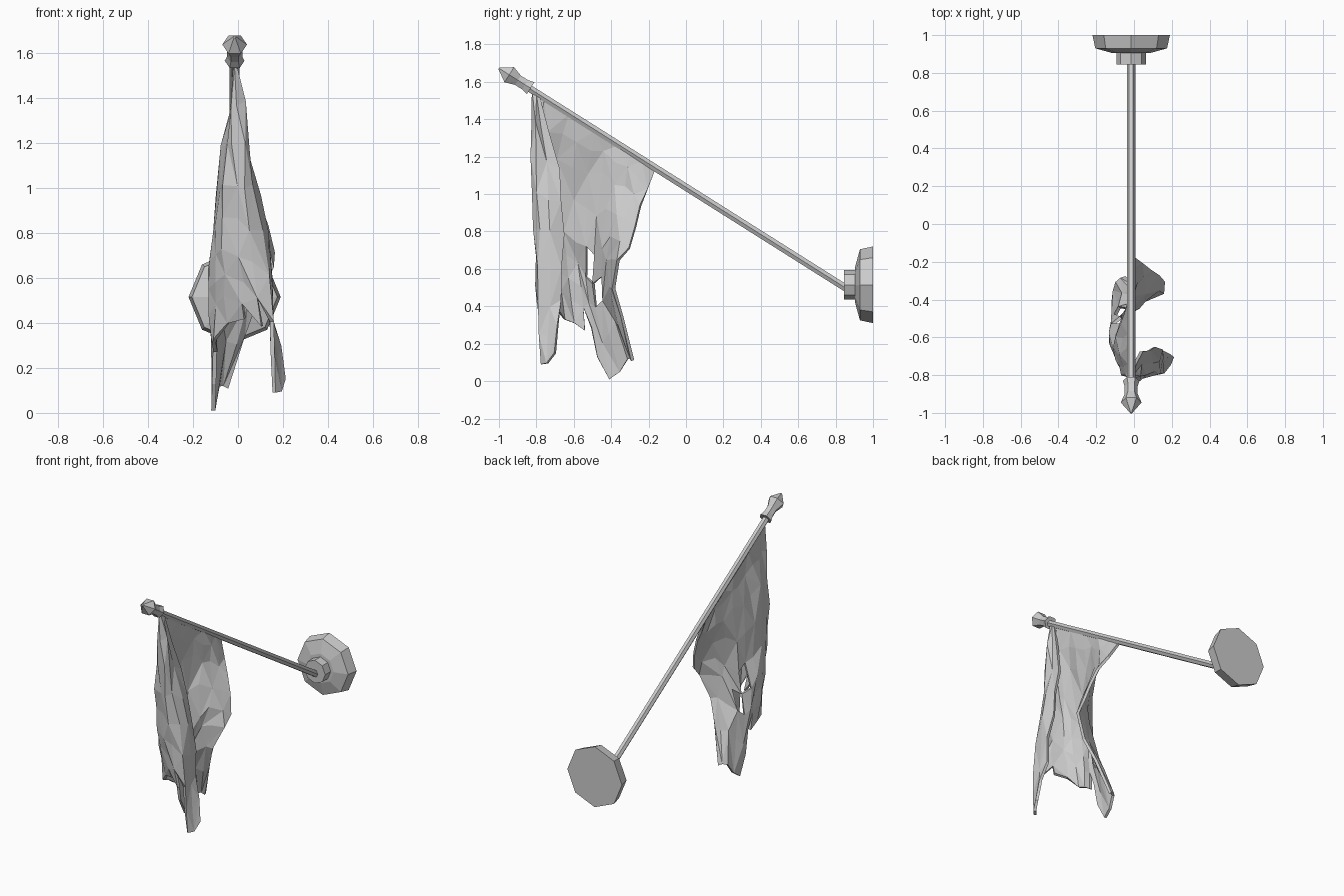
import bpy, bmesh, math, random
from mathutils import Vector

if "Cube" in bpy.data.objects:
    bpy.data.objects.remove(bpy.data.objects["Cube"])

random.seed(4)
CX = -0.015
SLOPE = -0.631                      # pole height change along y


def pole_point(y):
    return Vector((CX, y, 1.573 + SLOPE * (y + 0.85)))


def finish(name, bm):
    bmesh.ops.recalc_face_normals(bm, faces=bm.faces)
    mesh = bpy.data.meshes.new(name)
    bm.to_mesh(mesh)
    bm.free()
    ob = bpy.data.objects.new(name, mesh)
    bpy.context.collection.objects.link(ob)
    return ob


def lathe(name, origin, axis, profile, sides):
    """Stack of rings (distance, radius) along an axis, capped at both ends."""
    axis = axis.normalized()
    side = Vector((1, 0, 0))
    up = axis.cross(side)
    bm = bmesh.new()
    rings = []
    for d, r in profile:
        rings.append([bm.verts.new(origin + axis * d + r * (
            side * math.cos(2 * math.pi * i / sides) + up * math.sin(2 * math.pi * i / sides)))
            for i in range(sides)])
    for a, b in zip(rings, rings[1:]):
        for i in range(sides):
            j = (i + 1) % sides
            bm.faces.new((a[i], a[j], b[j], b[i]))
    bm.faces.new(rings[0])
    bm.faces.new(rings[-1])
    return finish(name, bm)


# Wall plate with socket
lathe("wall_plate", Vector((CX, 1, 0.515)), Vector((0, -1, 0)),
      [(0, 0.205), (0.07, 0.19), (0.095, 0.1), (0.096, 0.078), (0.155, 0.078)], 8)

# Pole and pointed finial
start, end = pole_point(0.87), pole_point(-0.86)
axis = end - start
lathe("pole", start, axis, [(0, 0.022), (axis.length, 0.022)], 6)
lathe("finial", pole_point(-1.0) + Vector((0, 0, .005)), -axis,
      [(0, 0.006), (0.065, 0.055), (0.12, 0.034), (0.165, 0.034), (0.2, 0.044)], 6)

# Draped flag: hanging fold lines, from the front free edge round to the rear edge
folds = [
    [(-.01, -.78, 1.51), (.045, -.68, 1.15), (.115, -.66, .78), (.15, -.665, .42), (.205, -.70, .15)],
    [(-.01, -.815, 1.54), (.04, -.80, 1.2), (.10, -.78, .8), (.14, -.785, .42), (.16, -.77, .09)],
    [(-.015, -.80, 1.53), (-.015, -.815, 1.2), (-.01, -.80, .85), (.02, -.78, .6), (.03, -.74, .42)],
    [(-.015, -.70, 1.47), (-.05, -.76, 1.2), (-.095, -.72, .85), (-.10, -.70, .6), (-.10, -.65, .33)],
    [(-.015, -.55, 1.38), (-.055, -.60, 1.15), (-.10, -.59, .76), (-.115, -.57, .5), (-.10, -.54, .27)],
    [(-.015, -.42, 1.30), (-.04, -.45, 1.1), (-.045, -.49, .69), (-.11, -.48, .38), (-.11, -.41, .01)],
    [(-.015, -.30, 1.22), (.015, -.33, 1.03), (.07, -.40, .77), (-.02, -.42, .48), (-.09, -.31, .12)],
    [(-.015, -.17, 1.12), (.08, -.24, .95), (.17, -.31, .73), (.095, -.38, .51), (-.045, -.285, .11)],
]


def refine(pts):
    """Insert a smooth midpoint between neighbouring points."""
    pts = [Vector(p) for p in pts]
    ext = [2 * pts[0] - pts[1]] + pts + [2 * pts[-1] - pts[-2]]
    out = []
    for i in range(len(pts) - 1):
        a, b, c, d = ext[i:i + 4]
        out += [b, (9 * (b + c) - a - d) / 16]
    return out + [pts[-1]]


columns = [refine(f) for f in folds]
rows = [refine(r) for r in zip(*columns)]
nr, nc = len(rows), len(rows[0])
for r in range(1, nr - 1):           # crumple
    for c in range(nc):
        rows[r][c] = rows[r][c] + Vector((random.uniform(-.014, .014),
                                          random.uniform(-.008, .008),
                                          random.uniform(-.02, .02)))

# Tears, as (row, column) cells left open
tears = {(4, 9), (5, 10), (7, 2), (7, 3), (7, 8), (6, 2)}
bm = bmesh.new()
grid = [[bm.verts.new(p) for p in row] for row in rows]
for r in range(nr - 1):
    for c in range(nc - 1):
        if (r, c) in tears:
            continue
        a, b, d, e = grid[r][c], grid[r][c + 1], grid[r + 1][c + 1], grid[r + 1][c]
        if (r + c) % 2:
            bm.faces.new((a, b, d))
            bm.faces.new((a, d, e))
        else:
            bm.faces.new((a, b, e))
            bm.faces.new((b, d, e))
bmesh.ops.delete(bm, geom=[v for v in bm.verts if not v.link_faces], context='VERTS')
flag = finish("torn_flag", bm)
thick = flag.modifiers.new("thickness", 'SOLIDIFY')
thick.thickness = 0.018
thick.offset = 0
